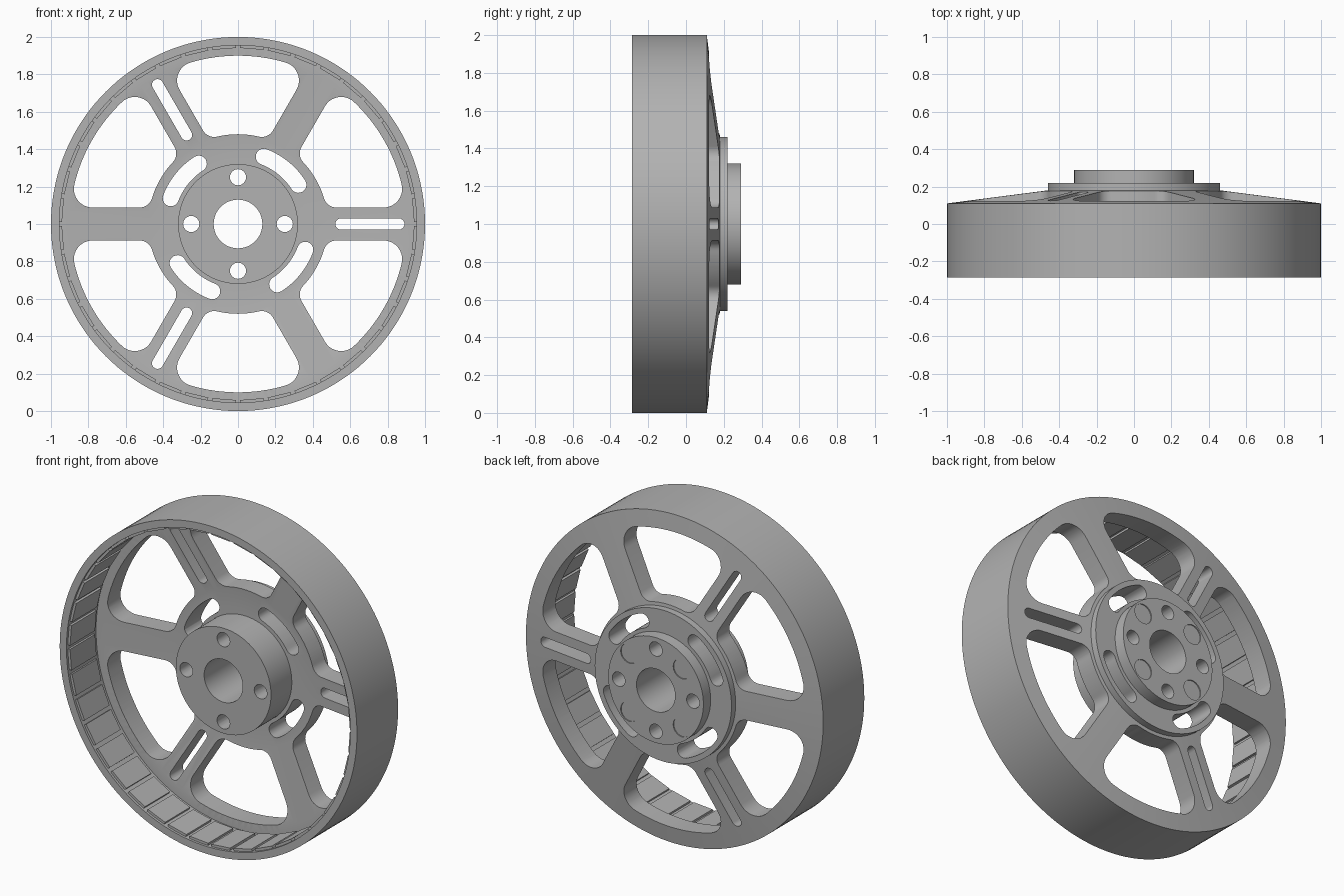
import bpy, bmesh
from math import sin, cos, asin, pi, radians
from mathutils import Matrix, Vector

cube = bpy.data.objects.get("Cube")
if cube:
    bpy.data.objects.remove(cube)

grey = bpy.data.materials.new("cast grey")
grey.use_nodes = True
grey.diffuse_color = (0.45, 0.45, 0.45, 1)
grey.node_tree.nodes["Principled BSDF"].inputs["Base Color"].default_value = (0.45, 0.45, 0.45, 1)


def finish(bm, name):
    bmesh.ops.recalc_face_normals(bm, faces=bm.faces)
    me = bpy.data.meshes.new(name)
    bm.to_mesh(me)
    bm.free()
    me.materials.append(grey)
    ob = bpy.data.objects.new(name, me)
    ob.location.z = 1
    bpy.context.collection.objects.link(ob)
    return ob


def select(ob):
    bpy.ops.object.select_all(action="DESELECT")
    ob.select_set(True)
    bpy.context.view_layer.objects.active = ob


def arc(cx, cz, r, a0, a1, n):
    return [(cx + r * cos(a0 + (a1 - a0) * i / n), cz + r * sin(a0 + (a1 - a0) * i / n))
            for i in range(n + 1)]


def turn(points, degrees):
    c, s = cos(radians(degrees)), sin(radians(degrees))
    return [(x * c - z * s, x * s + z * c) for x, z in points]


def prism(bm, points, y0, y1):
    face = bm.faces.new([bm.verts.new((x, y0, z)) for x, z in points])
    out = bmesh.ops.extrude_face_region(bm, geom=[face])
    for v in out["geom"]:
        if isinstance(v, bmesh.types.BMVert):
            v.co.y = y1


def circle(bm, radius, dist, degrees, y0, y1):
    prism(bm, turn(arc(dist, 0, radius, 0, 2 * pi, 32)[:-1], degrees), y0, y1)


# Window outline between two spokes, with rounded corners
def window(w=0.088, r_in=0.48, r_out=0.9, f_in=0.07, f_out=0.1):
    a = asin((w + f_in) / (r_in + f_in))
    b = asin((w + f_out) / (r_out - f_out))
    half = arc((r_in + f_in) * cos(a), w + f_in, f_in, a + pi, 1.5 * pi, 8)
    half += arc((r_out - f_out) * cos(b), w + f_out, f_out, -pi / 2, b, 10)
    half += arc(0, 0, r_out, b, pi / 6, 8)[1:-1]
    c, s = cos(pi / 3), sin(pi / 3)
    other = [(x * c + z * s, x * s - z * c) for x, z in reversed(half)]
    mid = arc(0, 0, r_in, pi / 3 - a, a, 10)[1:-1]
    return half + arc(0, 0, r_out, pi / 6, pi / 6, 1)[:1] + other + mid


# Wheel body: turned profile of rim, sloping web and hub (radius, depth)
profile = [(1, -0.285), (1, 0.11), (0.46, 0.18), (0.46, 0.22), (0.32, 0.22), (0.32, 0.29),
           (0.13, 0.29), (0.13, -0.14), (0.32, -0.14), (0.32, 0.06), (0.47, 0.06),
           (0.9, 0), (0.955, 0), (0.955, -0.285)]
bm = bmesh.new()
verts = [bm.verts.new((r, y, 0)) for r, y in profile]
edges = [bm.edges.new((verts[i - 1], verts[i])) for i in range(len(verts))]
bmesh.ops.spin(bm, geom=verts + edges, cent=(0, 0, 0), axis=(0, 1, 0),
               angle=2 * pi, steps=144, use_merge=True)
bmesh.ops.remove_doubles(bm, verts=bm.verts, dist=1e-5)
wheel = finish(bm, "wheel_body")

# Cutters: windows, spoke slots, curved hub slots, bolt holes, shallow pockets
bm = bmesh.new()
for i in range(6):
    prism(bm, turn(window(), 60 * i), -0.5, 0.5)
slot = arc(0.55, 0, 0.03, pi / 2, 1.5 * pi, 10) + arc(0.86, 0, 0.03, -pi / 2, pi / 2, 10)
for i in range(3):
    prism(bm, turn(slot, 120 * i), -0.5, 0.5)
s = radians(18)
ex, ez = 0.385 * cos(s), 0.385 * sin(s)
curved = (arc(0, 0, 0.428, -s, s, 12) + arc(ex, ez, 0.043, s, s + pi, 10)[1:-1]
          + arc(0, 0, 0.342, s, -s, 12) + arc(ex, -ez, 0.043, pi - s, 2 * pi - s, 10)[1:-1])
for i in range(4):
    prism(bm, turn(curved, 51 + 90 * i), -0.5, 0.5)
    circle(bm, 0.043, 0.25, 90 * i, -0.5, 0.5)
    circle(bm, 0.06, 0.25, 45 + 90 * i, 0.284, 0.5)
cutter = finish(bm, "cutter")
cutter.hide_render = True

mod = wheel.modifiers.new("openings", "BOOLEAN")
mod.operation = "DIFFERENCE"
mod.solver = "EXACT"
mod.object = cutter
select(wheel)
bpy.ops.object.modifier_apply(modifier=mod.name)
bpy.data.objects.remove(cutter)
bpy.ops.object.shade_smooth_by_angle(angle=radians(30))

# Flat pads lining the inside of the rim
bm = bmesh.new()
count = 40
for i in range(count):
    m = (Matrix.Rotation(2 * pi * (i + 0.5) / count, 4, "Y")
         @ Matrix.Translation((0.949, -0.15, 0)) @ Matrix.Diagonal((0.02, 0.24, 0.125, 1)))
    bmesh.ops.create_cube(bm, size=1, matrix=m)
finish(bm, "rim_pads")
